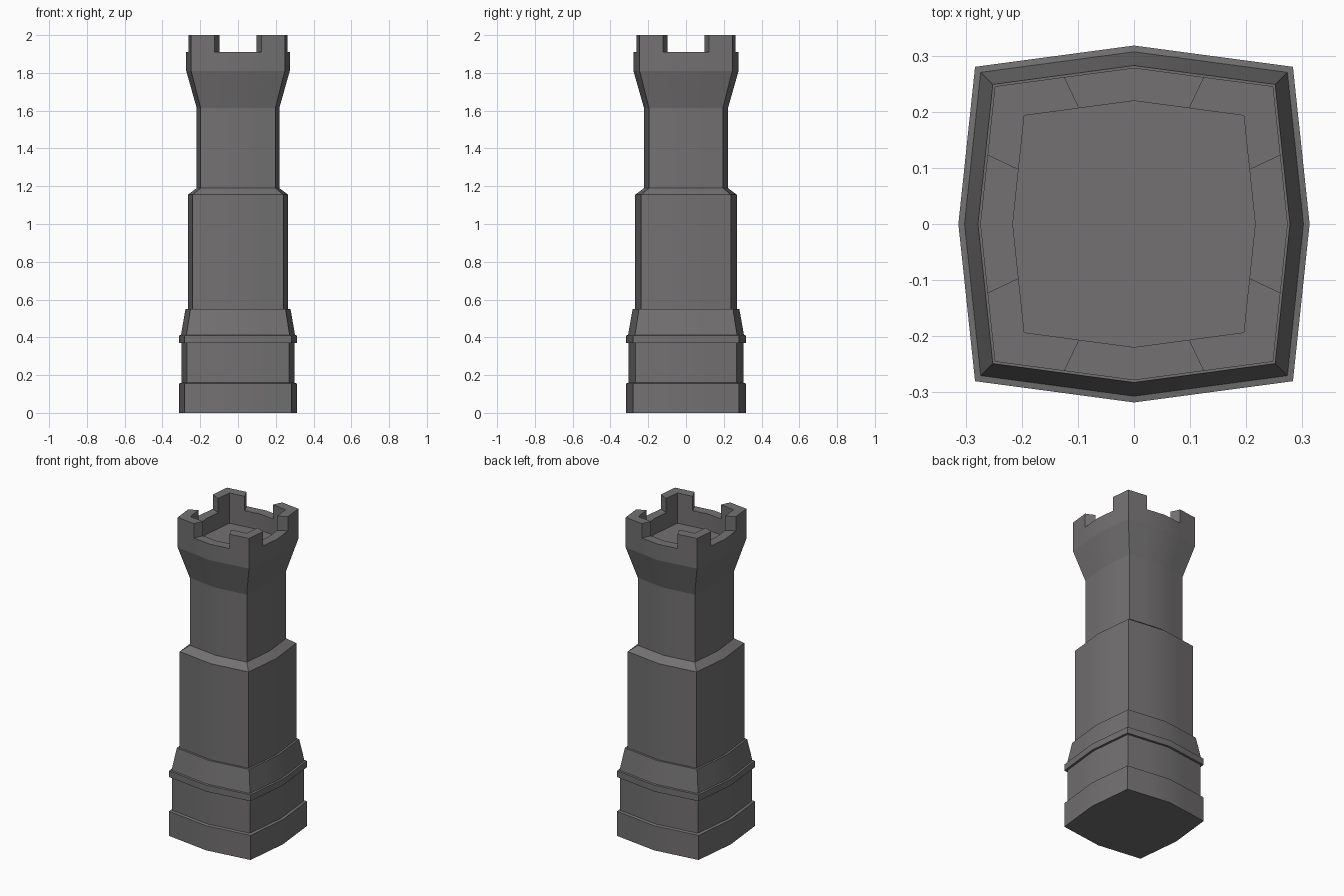
import bpy, bmesh, math

if "Cube" in bpy.data.objects:
    bpy.data.objects.remove(bpy.data.objects["Cube"])

# Bulged-square section: mid-sides, corners, and notch points halfway between
quarter = [(1, 0), (0.905, 0.895), (0, 1.016), (-0.905, 0.895),
           (-1, 0), (-0.905, -0.895), (0, -1.016), (0.905, -0.895)]
section = []
for i, p in enumerate(quarter):
    q = quarter[(i + 1) % 8]
    section += [p, ((p[0] + q[0]) / 2, (p[1] + q[1]) / 2)]
N = len(section)

stone = bpy.data.materials.new("dark grey stone")
stone.diffuse_color = (0.172, 0.165, 0.165, 1)
stone.use_nodes = True
stone.node_tree.nodes["Principled BSDF"].inputs["Base Color"].default_value = stone.diffuse_color

# Outer profile (radius, height), then over the rim and down into the hollow top
profile = [(0.313, 0), (0.313, 0.155), (0.299, 0.16), (0.299, 0.37),
           (0.313, 0.37), (0.313, 0.41), (0.302, 0.412), (0.278, 0.55),
           (0.265, 0.55), (0.265, 1.155), (0.219, 1.19), (0.219, 1.615),
           (0.274, 1.81), (0.274, 1.91), (0.216, 1.91), (0.216, 1.81)]

bm = bmesh.new()
rings = [[bm.verts.new((x * r, y * r, z)) for x, y in section] for r, z in profile]
merlon_faces = []
for k in range(len(rings) - 1):
    a, b = rings[k], rings[k + 1]
    for i in range(N):
        j = (i + 1) % N
        f = bm.faces.new((a[i], a[j], b[j], b[i]))
        # Rim faces touching a corner carry the battlements
        if k == 13 and (i % 4 == 2 or j % 4 == 2):
            merlon_faces.append(f)
bm.faces.new(rings[0][::-1])
bm.faces.new(rings[-1])

# Corner battlements
out = bmesh.ops.extrude_face_region(bm, geom=merlon_faces)
moved = [g for g in out["geom"] if isinstance(g, bmesh.types.BMVert)]
bmesh.ops.translate(bm, verts=moved, vec=(0, 0, 0.09))
left = [f for f in merlon_faces if f.is_valid and max(v.co.z for v in f.verts) < 1.95]
if left:
    bmesh.ops.delete(bm, geom=left, context="FACES_ONLY")
bmesh.ops.recalc_face_normals(bm, faces=bm.faces)

# Soften only the shallow upright folds in the middle of each side
for f in bm.faces:
    f.smooth = True
for e in bm.edges:
    dz = abs(e.verts[0].co.z - e.verts[1].co.z)
    e.smooth = dz > 0.001 and e.calc_face_angle(math.pi) < math.radians(25)

mesh = bpy.data.meshes.new("tower")
bm.to_mesh(mesh)
bm.free()
mesh.materials.append(stone)
tower = bpy.data.objects.new("tower", mesh)
bpy.context.collection.objects.link(tower)
